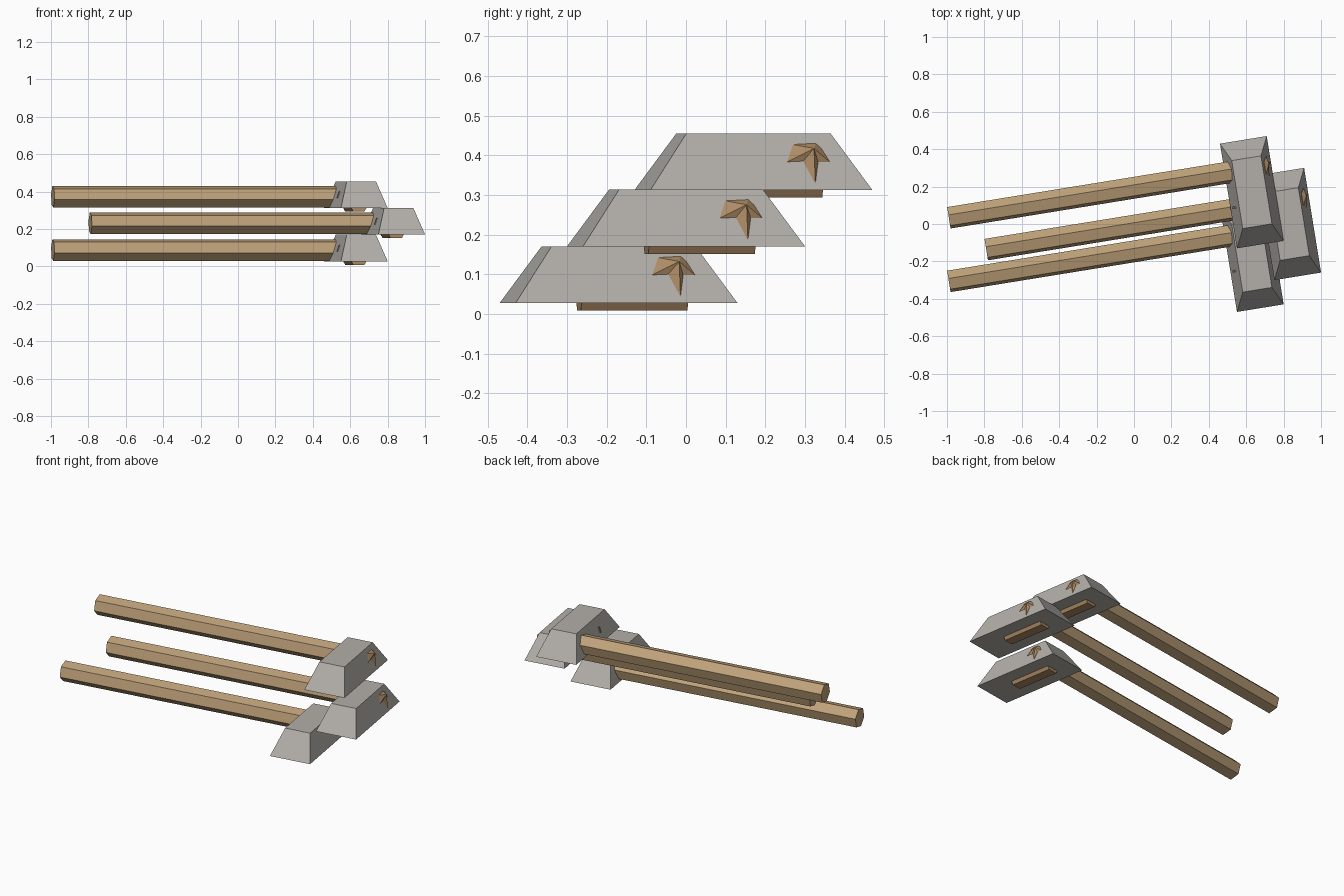
import bpy, bmesh, math
from mathutils import Matrix, Vector

cube = bpy.data.objects.get("Cube")
if cube:
    bpy.data.objects.remove(cube, do_unlink=True)


def material(name, rgb):
    m = bpy.data.materials.new(name)
    m.use_nodes = True
    m.diffuse_color = (*rgb, 1)
    m.node_tree.nodes["Principled BSDF"].inputs["Base Color"].default_value = (*rgb, 1)
    return m


steel = material("grey metal", (0.45, 0.43, 0.40))
wood = material("light wood", (0.52, 0.36, 0.195))
wedge_wood = material("wedge wood", (0.42, 0.26, 0.13))

TILT = math.radians(9.2)
HEIGHT = 0.143
BASE = (0.253, 0.567)   # head footprint
CROWN = (0.158, 0.368)  # head top


def finish(name, bm, mat, place):
    bmesh.ops.recalc_face_normals(bm, faces=bm.faces)
    mesh = bpy.data.meshes.new(name)
    bm.to_mesh(mesh)
    bm.free()
    mesh.materials.append(mat)
    obj = bpy.data.objects.new(name, mesh)
    obj.matrix_world = place
    bpy.context.collection.objects.link(obj)


def hex_bar(radius, length, roll, axis, centre):
    bm = bmesh.new()
    turn = Matrix.Rotation(math.pi / 2, 4, axis)
    bmesh.ops.create_cone(bm, cap_ends=True, segments=6, radius1=radius, radius2=radius, depth=length,
                          matrix=Matrix.Translation(centre) @ turn @ Matrix.Rotation(roll, 4, "Z"))
    return bm


def tapered_head():
    bm = bmesh.new()
    bmesh.ops.create_cube(bm, size=1)
    for v in bm.verts:
        size = CROWN if v.co.z > 0 else BASE
        v.co = (v.co.x * size[0], v.co.y * size[1], (v.co.z + 0.5) * HEIGHT)
    return bm


def face_x(z):
    # half width of the sloping cheek at a given height
    return (BASE[0] + (CROWN[0] - BASE[0]) * z / HEIGHT) / 2


def splayed_wedge():
    # three splayed splinters around the handle end, raised at the hub
    outline = [(-0.05, 0.115), (-0.067, 0.071), (-0.026, 0.073), (0.002, 0.016),
               (0.012, 0.071), (0.042, 0.071), (0.022, 0.105), (0.008, 0.118)]
    bm = bmesh.new()
    rim = [bm.verts.new((face_x(z) + 0.003, y + 0.136, z)) for y, z in outline]
    hub = bm.verts.new((face_x(0.1) + 0.022, 0.136, 0.105))
    back = bm.verts.new((face_x(0.1) - 0.02, 0.136, 0.1))
    for a, b in zip(rim, rim[1:] + rim[:1]):
        bm.faces.new((a, b, hub))
        bm.faces.new((b, a, back))
    return bm


def splinter():
    bm = bmesh.new()
    bmesh.ops.create_cube(bm, size=1)
    for v in bm.verts:
        z = 0.07 + v.co.z * 0.035
        v.co = (-face_x(z) + v.co.x * 0.012, -0.066 + v.co.y * 0.012, z)
    return bm


# three hammers stacked in a stagger
for label, spot in (("lower", (0.63, -0.17, 0.027)),
                    ("middle", (0.83, 0.0, 0.17)),
                    ("upper", (0.63, 0.17, 0.312))):
    place = Matrix.Translation(Vector(spot)) @ Matrix.Rotation(TILT, 4, "Z")
    finish(label + "_hammer_head", tapered_head(), steel, place)
    finish(label + "_handle", hex_bar(0.06, 1.69, math.radians(15), "Y", (-0.776, 0.124, 0.06)),
           wood, place)
    finish(label + "_underside_peg", hex_bar(0.06, 0.272, math.radians(30), "X", (0, 0.035, 0.033)),
           wedge_wood, place)
    finish(label + "_splayed_wedge", splayed_wedge(), wedge_wood, place)
    finish(label + "_splinter", splinter(), wedge_wood, place)
